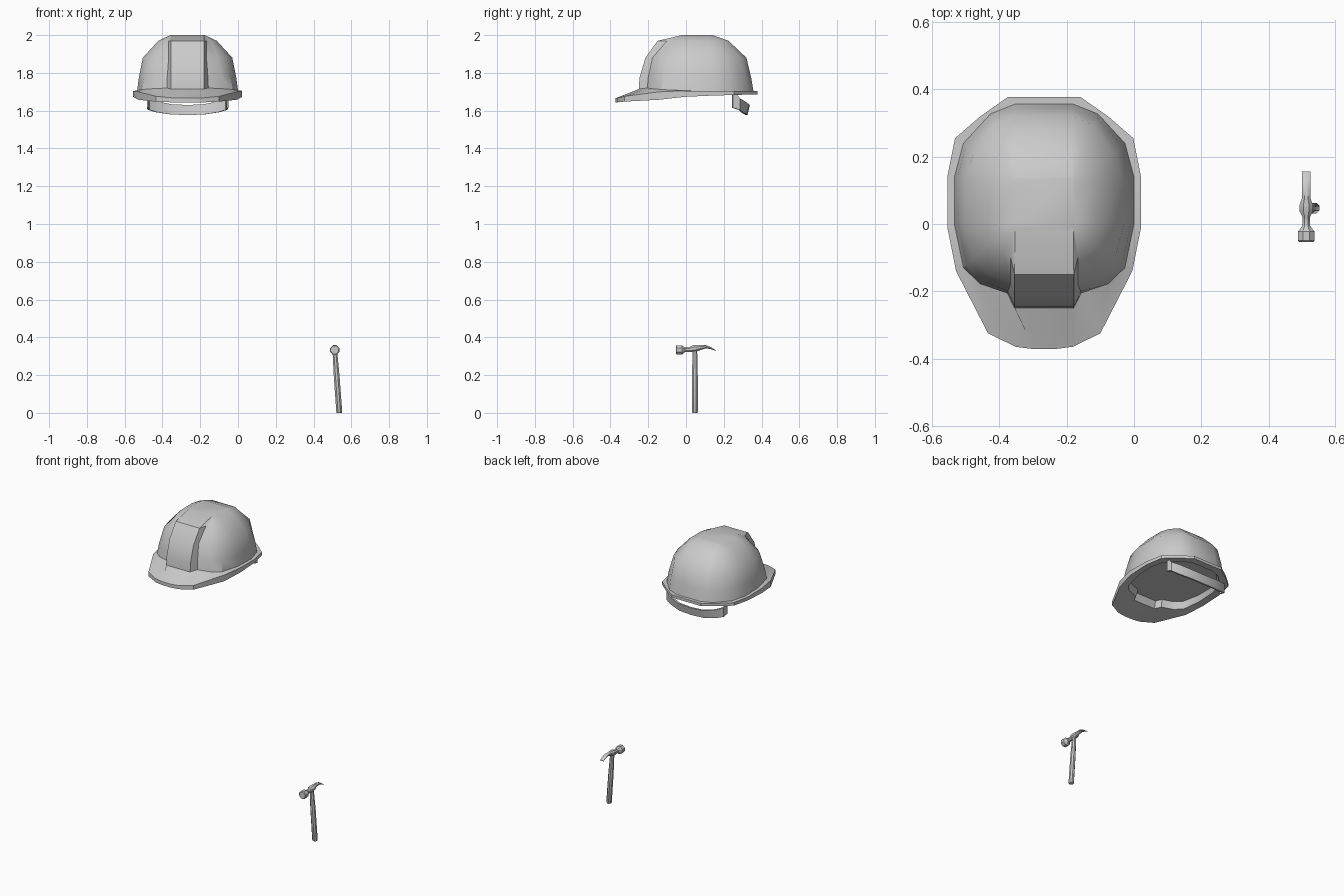
import bpy, bmesh, math
from mathutils import Vector

if "Cube" in bpy.data.objects:
    bpy.data.objects.remove(bpy.data.objects["Cube"])

HAT_X = -0.267


def loft(name, rings, caps=True, offset=(0, 0, 0)):
    """Skin equal-length closed rings into one mesh object."""
    bm = bmesh.new()
    vr = [[bm.verts.new(Vector(p) + Vector(offset)) for p in r] for r in rings]
    n = len(rings[0])
    for a, b in zip(vr, vr[1:]):
        for i in range(n):
            j = (i + 1) % n
            bm.faces.new((a[i], a[j], b[j], b[i]))
    if caps:
        bm.faces.new(vr[0])
        bm.faces.new(vr[-1])
    bmesh.ops.recalc_face_normals(bm, faces=bm.faces)
    me = bpy.data.meshes.new(name)
    bm.to_mesh(me)
    bm.free()
    ob = bpy.data.objects.new(name, me)
    bpy.context.collection.objects.link(ob)
    bpy.ops.object.select_all(action='DESELECT')
    ob.select_set(True)
    bpy.context.view_layer.objects.active = ob
    bpy.ops.object.shade_smooth_by_angle(angle=math.radians(32))
    return ob


def mirrored(half, zs):
    """Half outline (back to front) plus its mirror; zs is one height or a list."""
    if not isinstance(zs, list):
        zs = [zs] * len(half)
    pts = [(x, y, z) for (x, y), z in zip(half, zs)]
    return pts + [(-x, y, z) for x, y, z in reversed(pts)]


# Helmet: half outlines, the last two points form the raised front ridge
base = [(.085, .357), (.16, .327), (.24, .24), (.267, .14), (.267, 0),
        (.24, -.13), (.19, -.178), (.11, -.205), (.088, -.25)]
low = [(.085, .345), (.158, .316), (.232, .232), (.258, .138), (.258, 0),
       (.231, -.122), (.18, -.17), (.108, -.2), (.088, -.246)]
mid = [(.085, .32), (.15, .29), (.21, .21), (.237, .13), (.237, 0),
       (.21, -.1), (.16, -.148), (.1, -.178), (.088, -.215)]
high = [(.085, .225), (.11, .21), (.14, .17), (.155, .12), (.155, 0),
        (.14, -.05), (.12, -.08), (.1, -.1), (.088, -.15)]
top = [(.085, .14), (.087, .135), (.089, .13), (.091, .12), (.091, 0),
       (.091, -.005), (.09, -.01), (.089, -.015), (.087, -.02)]
brim = [(.107, .378), (.19, .32), (.265, .255), (.288, .14), (.288, -.01),
        (.262, -.14), (.167, -.325), (.085, -.365), (.03, -.372)]
brim_top = [1.703, 1.703, 1.703, 1.703, 1.705, 1.7, 1.676, 1.668, 1.666]
brim_low = [1.685, 1.685, 1.683, 1.68, 1.673, 1.658, 1.648, 1.644, 1.643]
base_z = [1.703, 1.703, 1.703, 1.703, 1.706, 1.712, 1.716, 1.72, 1.715]


def inset(half, s):
    return [(x * s, .07 + (y - .07) * s) for x, y in half]


loft("helmet_shell", [
    mirrored(inset(base, .86), 1.715),
    mirrored(inset(base, .91), [1.685] * 4 + [1.678] + [1.67] * 4),
    mirrored(brim, brim_low),
    mirrored(brim, brim_top),
    mirrored(base, base_z),
    mirrored(low, 1.775),
    mirrored(mid, 1.88),
    mirrored(high, 1.97),
    mirrored(top, 2.0)], offset=(HAT_X, 0, 0))

# Head strap hanging below the back: x, y, bottom z, top z
half_strap = [(.216, .25, 1.615, 1.715), (.211, .285, 1.605, 1.665),
              (.17, .312, 1.592, 1.65), (.09, .334, 1.58, 1.634)]
path = half_strap + [(0, .338, 1.577, 1.63)] + \
    [(-x, y, a, b) for x, y, a, b in reversed(half_strap)]
strap = []
for x, y, a, b in path:
    d = Vector((x, y - .1)).normalized() * .012
    lean = .012 if y > .3 else 0
    strap.append([(x, y - lean, a), (x, y, b),
                  (x - d.x, y - d.y, b), (x - d.x, y - d.y - lean, a)])
loft("head_strap", strap, offset=(HAT_X, 0, 0))


def oval(cx, cy, cz, ra, rb, axis):
    """Octagonal section across the y axis (head) or the z axis (handle)."""
    pts = []
    for i in range(8):
        t = math.tau * (i + .5) / 8
        u, v = ra * math.cos(t), rb * math.sin(t)
        pts.append((cx + u, cy, cz + v) if axis == 'y' else (cx + u, cy + v, cz))
    return pts


# Hammer handle, leaning slightly
handle = [(.536, 0, .014), (.536, .006, .017), (.522, .2, .0165), (.512, .335, .013)]
loft("hammer_handle", [oval(x, .047, z, r, r, 'z') for x, z, r in handle])

# Hammer head: y, centre z, half width, half height
head = [(-.053, .333, .023, .023), (-.049, .333, .027, .027), (-.022, .333, .027, .027),
        (-.015, .333, .02, .02), (-.004, .335, .012, .014), (.02, .336, .012, .015),
        (.038, .34, .021, .02), (.058, .342, .021, .018), (.078, .346, .013, .014),
        (.105, .35, .013, .009), (.132, .343, .014, .006), (.156, .33, .014, .002)]
loft("hammer_head", [oval(.512, y, z, a, b, 'y') for y, z, a, b in head])
